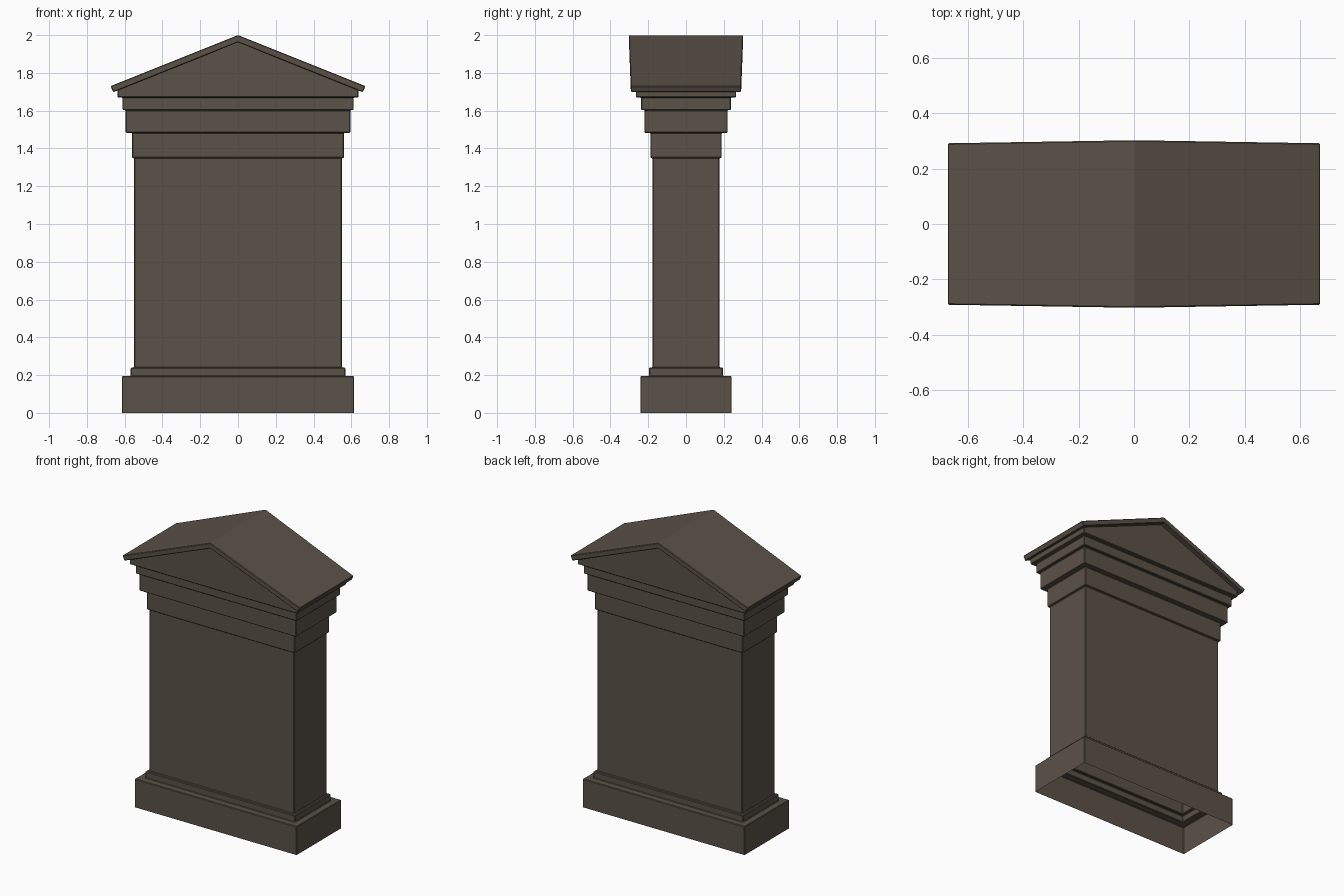
import bpy, bmesh

if "Cube" in bpy.data.objects:
    bpy.data.objects.remove(bpy.data.objects["Cube"])

stone = bpy.data.materials.new("dark brown stone")
stone.diffuse_color = (0.105, 0.085, 0.065, 1)
stone.use_nodes = True
stone.node_tree.nodes["Principled BSDF"].inputs["Base Color"].default_value = stone.diffuse_color


def finish(name, bm):
    """Turn a bmesh into a softly edged stone object."""
    bmesh.ops.recalc_face_normals(bm, faces=bm.faces)
    me = bpy.data.meshes.new(name)
    bm.to_mesh(me)
    bm.free()
    me.materials.append(stone)
    ob = bpy.data.objects.new(name, me)
    bpy.context.collection.objects.link(ob)
    bev = ob.modifiers.new("soft edges", 'BEVEL')
    bev.width = 0.004
    bev.segments = 1
    bev.limit_method = 'ANGLE'
    return ob


def ring(bm, x, y, z):
    return [bm.verts.new((sx * x, sy * y, z))
            for sx, sy in ((-1, -1), (1, -1), (1, 1), (-1, 1))]


def loft(bm, rings):
    """Wall between successive rectangular rings, open at both ends."""
    loops = [ring(bm, *r) for r in rings]
    for a, b in zip(loops, loops[1:]):
        for i in range(4):
            j = (i + 1) % 4
            bm.faces.new((a[i], a[j], b[j], b[i]))
    return loops


# Tiers as half width, half depth, bottom, top; the shell is hollow below
tiers = [
    (0.615, 0.242, 0.0, 0.195),    # plinth
    (0.568, 0.195, 0.195, 0.24),   # plinth step
    (0.55, 0.177, 0.24, 1.35),     # shaft
    (0.561, 0.188, 1.35, 1.483),   # lower band
    (0.595, 0.22, 1.483, 1.603),   # upper band
    (0.612, 0.238, 1.603, 1.67),   # cornice
    (0.637, 0.265, 1.67, 1.707),   # gable foot
]
bm = bmesh.new()
loops = loft(bm, [(x, y, z) for x, y, z0, z1 in tiers for z in (z0, z1)])

# Triangular gables on front and back
top = loops[-1]
for (i, j), y in (((0, 1), -0.265), ((2, 3), 0.265)):
    bm.faces.new((top[i], top[j], bm.verts.new((0, y, 1.962))))
finish("monument_body", bm)

# Roof: chevron slab, slightly deeper at the ridge than at the eaves
section = [(-0.675, 1.73, 0.292), (0, 2.0, 0.303), (0.675, 1.73, 0.292),
           (0.66, 1.698, 0.292), (0, 1.962, 0.302), (-0.66, 1.698, 0.292)]
bm = bmesh.new()
front = [bm.verts.new((x, -y, z)) for x, z, y in section]
back = [bm.verts.new((x, y, z)) for x, z, y in section]
for i in range(6):
    j = (i + 1) % 6
    bm.faces.new((front[i], front[j], back[j], back[i]))
for s in (front, back):
    bm.faces.new((s[0], s[1], s[4], s[5]))
    bm.faces.new((s[1], s[2], s[3], s[4]))
finish("pitched_roof", bm)
